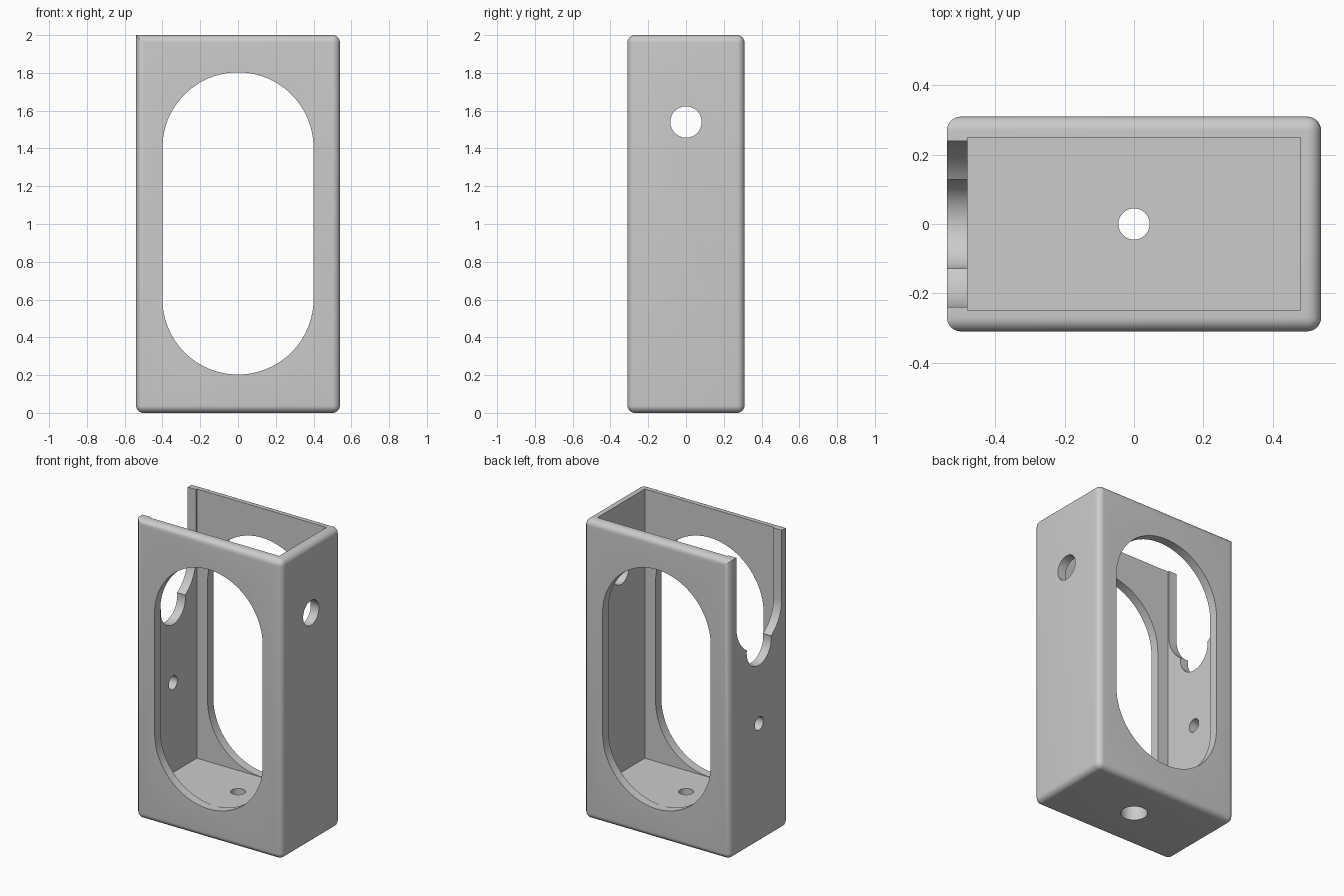
import bpy
import bmesh
from math import cos, sin, pi, radians
from mathutils import Vector

default = bpy.data.objects.get("Cube")
if default:
    bpy.data.objects.remove(default, do_unlink=True)

W, D, H = 1.08, 0.62, 2.0        # outer size
WALL, FLOOR = 0.06, 0.2
X = W / 2
HOLE_Z = 1.54                    # height of the side hole and notch centre

grey = bpy.data.materials.new("plain grey")
grey.use_nodes = True
colour = (0.6, 0.6, 0.6, 1)
grey.diffuse_color = colour
grey.node_tree.nodes["Principled BSDF"].inputs["Base Color"].default_value = colour


def make_object(name, bm):
    mesh = bpy.data.meshes.new(name)
    bmesh.ops.recalc_face_normals(bm, faces=bm.faces)
    bm.to_mesh(mesh)
    bm.free()
    mesh.materials.append(grey)
    obj = bpy.data.objects.new(name, mesh)
    bpy.context.collection.objects.link(obj)
    return obj


def box(low, high):
    bm = bmesh.new()
    bmesh.ops.create_cube(bm, size=1)
    for v in bm.verts:
        v.co = [l + (c + 0.5) * (h - l) for l, h, c in zip(low, high, v.co)]
    return bm


def arc(u, v, r, start, end, steps):
    angles = [start + (end - start) * i / steps for i in range(steps + 1)]
    return [(u + r * cos(a), v + r * sin(a)) for a in angles]


def circle(u, v, r):
    return arc(u, v, r, 0, 2 * pi, 48)[:-1]


def prism(points, axis, start, end):
    """Extrude a 2D outline along x, y or z."""
    place = {"x": lambda u, v: (start, u, v),
             "y": lambda u, v: (u, start, v),
             "z": lambda u, v: (u, v, start)}[axis]
    bm = bmesh.new()
    face = bm.faces.new([bm.verts.new(place(u, v)) for u, v in points])
    out = bmesh.ops.extrude_face_region(bm, geom=[face])
    shift = Vector([end - start if a == axis else 0 for a in "xyz"])
    verts = [g for g in out["geom"] if isinstance(g, bmesh.types.BMVert)]
    bmesh.ops.translate(bm, verts=verts, vec=shift)
    return bm


# Rounded outer block; the top edge on the notched side stays square
bm = box((-X, -D / 2, 0), (X, D / 2, H))
rounded = [e for e in bm.edges
           if not all(v.co.x < 0 and v.co.z > 1 for v in e.verts)]
bmesh.ops.bevel(bm, geom=rounded, offset=0.04, segments=8,
                profile=0.5, affect="EDGES")
housing = make_object("housing", bm)

# Outlines of the large window and the open-topped notch
window = arc(0, 1.403, 0.4, 0, pi, 48) + arc(0, 0.603, 0.4, pi, 2 * pi, 48)
notch = arc(0, HOLE_Z, 0.24, pi, 2 * pi, 48) + [(0.24, 2.2), (-0.24, 2.2)]

cutters = {
    "cavity": box((-X + WALL, -D / 2 + WALL, FLOOR),
                  (X - WALL, D / 2 - WALL, 2.2)),
    "window": prism(window, "y", -0.5, 0.5),
    "notch": prism(notch, "x", -0.7, -0.4),
    "notch_scoop": prism(circle(0, 1.32, 0.13), "x", -0.7, -0.4),
    "small_side_hole": prism(circle(0, 0.8, 0.045), "x", -0.7, -0.4),
    "large_side_hole": prism(circle(0, HOLE_Z, 0.083), "x", 0.4, 0.7),
    "floor_hole": prism(circle(0, 0, 0.045), "z", -0.1, 0.3),
    "floor_counterbore": prism(circle(0, 0, 0.083), "z", -0.1, 0.14),
}

bpy.ops.object.select_all(action="DESELECT")
bpy.context.view_layer.objects.active = housing
housing.select_set(True)
for name, cut_bm in cutters.items():
    cutter = make_object(name + "_cutter", cut_bm)
    cutter.hide_render = True
    mod = housing.modifiers.new(name, "BOOLEAN")
    mod.operation = "DIFFERENCE"
    mod.solver = "EXACT"
    mod.object = cutter
    bpy.ops.object.modifier_apply(modifier=name)
    bpy.data.objects.remove(cutter, do_unlink=True)

bpy.ops.object.shade_smooth_by_angle(angle=radians(30))
